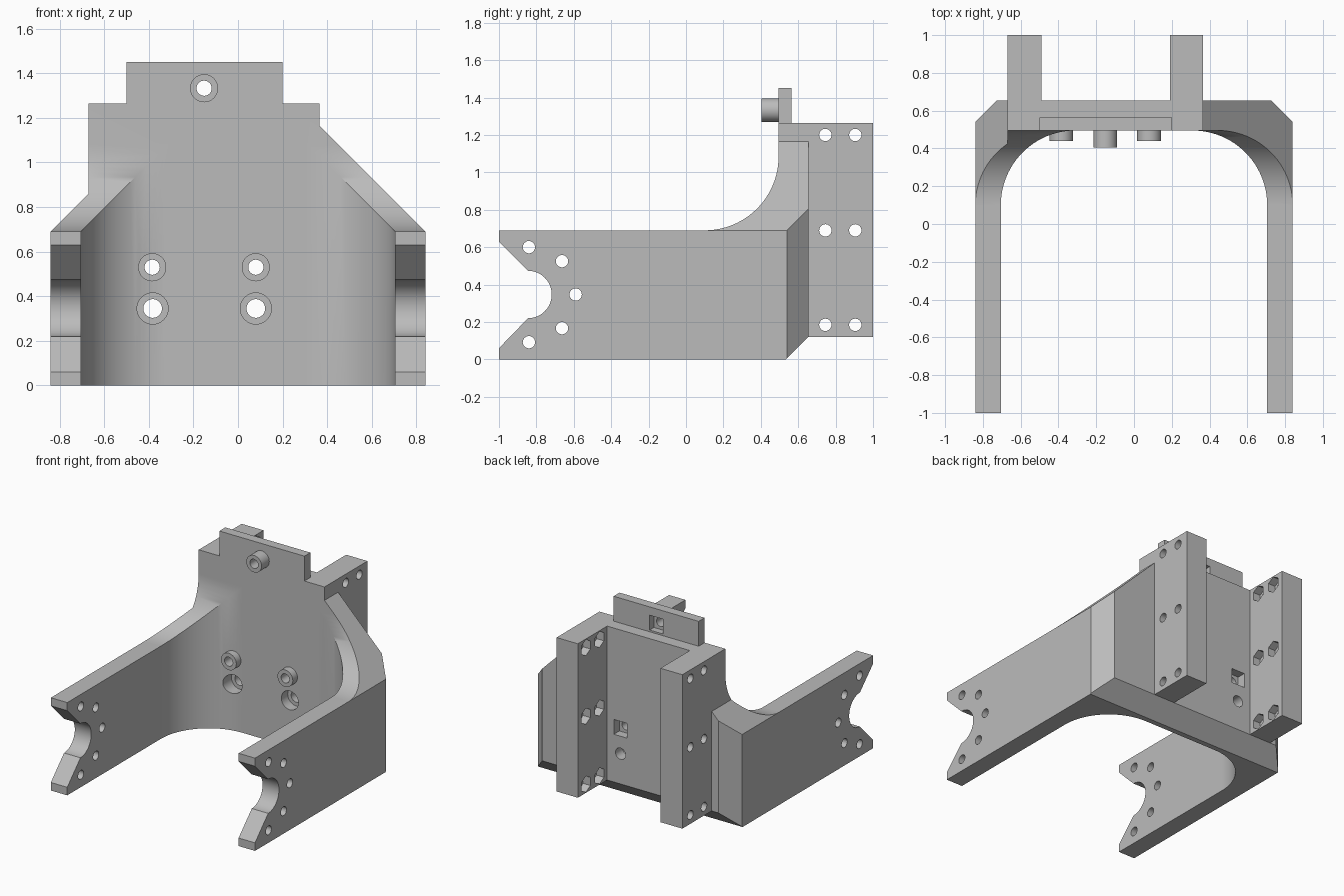
import bpy, bmesh, math

if "Cube" in bpy.data.objects:
    bpy.data.objects.remove(bpy.data.objects["Cube"])

grey = bpy.data.materials.new("plain grey")
grey.diffuse_color = (0.5, 0.5, 0.5, 1)
grey.use_nodes = True
grey.node_tree.nodes["Principled BSDF"].inputs["Base Color"].default_value = grey.diffuse_color


def prism(name, pts, axis, lo, hi):
    """Extrude a 2D outline along an axis: x uses (y, z), y uses (x, z), z uses (x, y)."""
    place = {"x": lambda p, t: (t, p[0], p[1]),
             "y": lambda p, t: (p[0], t, p[1]),
             "z": lambda p, t: (p[0], p[1], t)}[axis]
    bm = bmesh.new()
    a = [bm.verts.new(place(p, lo)) for p in pts]
    b = [bm.verts.new(place(p, hi)) for p in pts]
    bm.faces.new(a)
    bm.faces.new(b[::-1])
    for i in range(len(pts)):
        j = (i + 1) % len(pts)
        bm.faces.new((a[i], a[j], b[j], b[i]))
    bmesh.ops.recalc_face_normals(bm, faces=bm.faces)
    me = bpy.data.meshes.new(name)
    bm.to_mesh(me)
    bm.free()
    me.materials.append(grey)
    ob = bpy.data.objects.new(name, me)
    bpy.context.collection.objects.link(ob)
    return ob


def arc(cx, cy, r, start, end, n=24):
    return [(cx + r * math.cos(math.radians(start + (end - start) * i / n)),
             cy + r * math.sin(math.radians(start + (end - start) * i / n)))
            for i in range(n + 1)]


def ring(cx, cy, r, n=32, turn=0):
    return arc(cx, cy, r, turn, turn + 360, n)[:-1]


def rect(x0, y0, x1, y1):
    return [(x0, y0), (x1, y0), (x1, y1), (x0, y1)]


def combine(target, tool, op):
    mod = target.modifiers.new("combine", "BOOLEAN")
    mod.operation, mod.solver, mod.object = op, "EXACT", tool
    dg = bpy.context.evaluated_depsgraph_get()
    new = bpy.data.meshes.new_from_object(target.evaluated_get(dg))
    target.modifiers.clear()
    target.data = new
    bpy.data.objects.remove(tool)


WALL, BACK, TOP, R = 0.495, 0.655, 1.265, 0.395

# U-shaped plan with rounded inner corners and chamfered outer corners
plan = [(0.84, -1), (0.84, 0.54), (0.725, BACK), (-0.725, BACK), (-0.84, 0.54),
        (-0.84, -1), (-0.705, -1)]
plan += arc(-0.31, 0.1, R, 180, 90) + arc(0.31, 0.1, R, 90, 0) + [(0.705, -1)]
bracket = prism("bracket", plan, "z", 0, TOP)

# side outline: notched arm tips, swept-up rear wall, chamfered heel
side = [(-1, 0), (0.535, 0), (BACK + 0.005, 0.125), (BACK + 0.005, 1.4), (WALL, 1.4)]
side += arc(0.1, 0.69 + R, R, 0, -90)
side += [(-1, 0.69), (-1, 0.63)] + arc(-0.845, 0.347, 0.127, 90, -90) + [(-1, 0.06)]
combine(bracket, prism("side_outline", side, "x", -1, 1), "INTERSECT")

# front outline: sloped shoulders
front = [(-0.85, -0.1), (0.85, -0.1), (0.85, 0.68), (0.365, 1.165), (0.365, 1.4),
         (-0.67, 1.4), (-0.67, 0.86), (-0.85, 0.68)]
combine(bracket, prism("front_outline", front, "y", -1.1, 1.1), "INTERSECT")

# rear rails
for x0, x1 in ((-0.67, -0.49), (0.19, 0.365)):
    combine(bracket, prism("rail", rect(x0, 0.12, x1, TOP), "y", 0.6, 1), "UNION")

# top tab
combine(bracket, prism("tab", rect(-0.5, 1.2, 0.2, 1.45), "y", WALL, 0.565), "UNION")

# bosses, their screw holes and the square nut pockets behind them
for x, z, tip, pocket in ((-0.385, 0.53, 0.44, 0.59), (0.08, 0.53, 0.44, 0.59),
                          (-0.152, 1.333, 0.405, 0.515)):
    combine(bracket, prism("boss", ring(x, z, 0.063), "y", tip, pocket - 0.01), "UNION")
    combine(bracket, prism("screw_hole", ring(x, z, 0.034), "y", 0.3, 0.8), "DIFFERENCE")
    combine(bracket, prism("nut_pocket", rect(x - 0.055, z - 0.055, x + 0.055, z + 0.055),
                           "y", pocket, 0.8), "DIFFERENCE")

# counterbored holes below the bosses
for x in (-0.383, 0.08):
    combine(bracket, prism("bore", ring(x, 0.345, 0.042), "y", 0.3, 0.8), "DIFFERENCE")
    combine(bracket, prism("counterbore", ring(x, 0.345, 0.07), "y", 0.3, 0.57), "DIFFERENCE")

# cross holes in the arm tips
for y, z in ((-0.84, 0.6), (-0.663, 0.525), (-0.59, 0.347), (-0.663, 0.167), (-0.84, 0.092)):
    combine(bracket, prism("arm_hole", ring(y, z, 0.033, 24), "x", -1, 1), "DIFFERENCE")

# cross holes in the rails, with hexagonal nut pockets on the inner faces
for y in (0.745, 0.905):
    for z in (0.185, 0.69, 1.2):
        combine(bracket, prism("rail_hole", ring(y, z, 0.033, 24), "x", -1, 1), "DIFFERENCE")
        combine(bracket, prism("hex_pocket", ring(y, z, 0.06, 6, 30), "x", -0.55, 0.25),
                "DIFFERENCE")

# smooth the curved surfaces, keep edges crisp
bpy.context.view_layer.objects.active = bracket
bracket.select_set(True)
bpy.ops.object.shade_smooth_by_angle(angle=math.radians(30))
mod = bracket.modifiers.new("flat_normals", "WEIGHTED_NORMAL")
mod.keep_sharp = True
